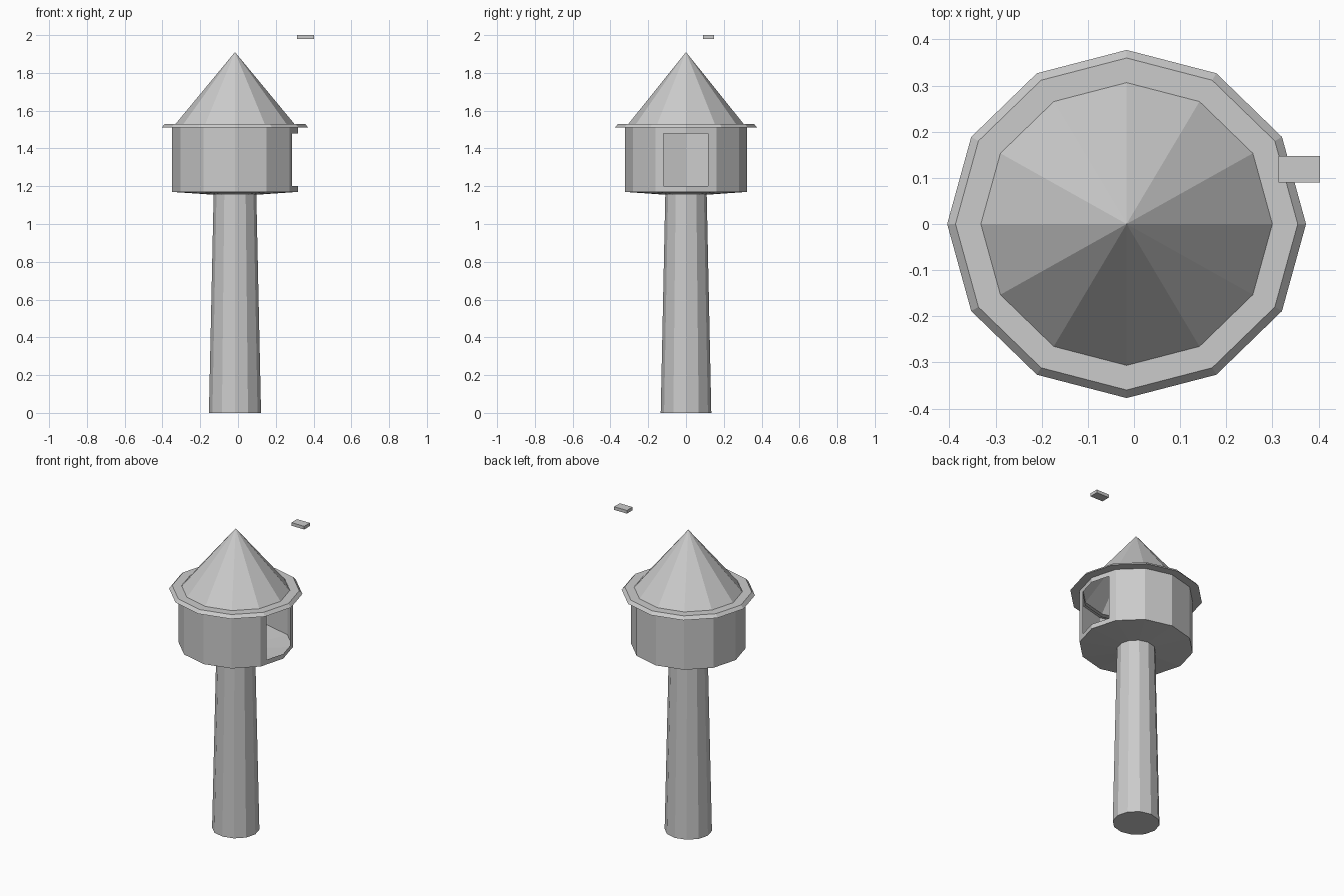
import bpy, bmesh, math
from mathutils import Vector

cube = bpy.data.objects.get("Cube")
if cube:
    bpy.data.objects.remove(cube, do_unlink=True)

SIDES = 12
CENTRE_X = -0.016
SQUASH = 0.97      # the plan is slightly narrower front to back


def material(name, rgb):
    mat = bpy.data.materials.new(name)
    mat.use_nodes = True
    mat.diffuse_color = (*rgb, 1)
    mat.node_tree.nodes["Principled BSDF"].inputs["Base Color"].default_value = (*rgb, 1)
    return mat


stone = material("light grey", (0.6, 0.6, 0.6))


def finish(bm, name):
    mesh = bpy.data.meshes.new(name)
    bm.to_mesh(mesh)
    bm.free()
    mesh.materials.append(stone)
    obj = bpy.data.objects.new(name, mesh)
    bpy.context.collection.objects.link(obj)
    return obj


def lathe(profile):
    """Turn a (radius, height) profile into a twelve-sided solid or shell."""
    bm = bmesh.new()
    rings = []
    for r, z in profile:
        if r == 0:
            rings.append([bm.verts.new((CENTRE_X, 0, z))] * SIDES)
            continue
        turns = [math.tau * i / SIDES for i in range(SIDES)]
        rings.append([bm.verts.new((CENTRE_X + r * math.cos(a),
                                    r * SQUASH * math.sin(a), z)) for a in turns])
    for low, high in zip(rings, rings[1:]):
        for i in range(SIDES):
            j = (i + 1) % SIDES
            corners = list(dict.fromkeys((low[i], low[j], high[j], high[i])))
            bm.faces.new(corners)
    return bm


# Tapered column with a closed foot
finish(lathe([(0, 0), (0.138, 0), (0.113, 1.155)]), "column")

# Shallow dished floor of the room
finish(lathe([(0, 1.152), (0.113, 1.155), (0.334, 1.17)]), "room_floor")

# Room wall with the doorway cut out of the +x side
wall = lathe([(0.334, 1.17), (0.334, 1.515)])
for axis, cuts in ((1, (-0.12, 0.117)), (2, (1.2, 1.48))):
    for c in cuts:
        point, normal = Vector(), Vector()
        point[axis], normal[axis] = c, 1
        bmesh.ops.bisect_plane(wall, geom=wall.verts[:] + wall.edges[:] + wall.faces[:],
                               plane_co=point, plane_no=normal)
doorway = []
for f in wall.faces:
    c = f.calc_center_median()
    if c.x > 0 and -0.12 < c.y < 0.117 and 1.2 < c.z < 1.48:
        doorway.append(f)
bmesh.ops.delete(wall, geom=doorway, context='FACES')
finish(wall, "room_wall")

# Eave ring with a bevelled rim
finish(lathe([(0.316, 1.51), (0.389, 1.51), (0.371, 1.53), (0.316, 1.53)]), "eave_ring")

# Pointed roof, open underneath
finish(lathe([(0.316, 1.528), (0, 1.91)]), "roof_cone")

# Small floating block above the doorway side
block = bmesh.new()
bmesh.ops.create_cube(block, size=1)
for v in block.verts:
    v.co = Vector((0.358 + v.co.x * 0.09, 0.1185 + v.co.y * 0.057, 1.99 + v.co.z * 0.02))
finish(block, "floating_block")
